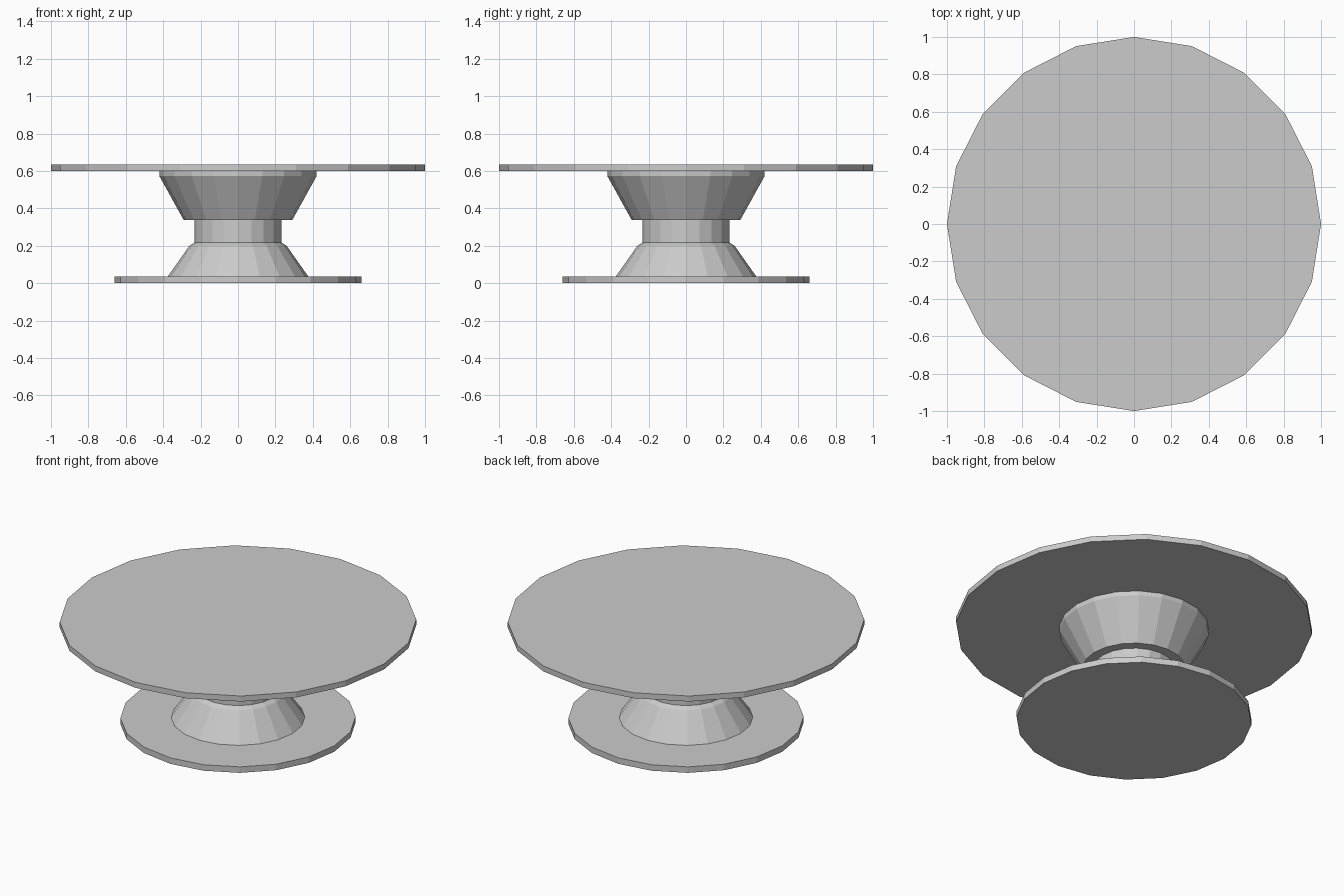
import bpy
import math

SIDES = 20

cube = bpy.data.objects.get("Cube")
if cube:
    bpy.data.objects.remove(cube, do_unlink=True)

grey = bpy.data.materials.new("plain grey")
grey.use_nodes = True
colour = (0.6, 0.6, 0.6, 1)
grey.diffuse_color = colour
grey.node_tree.nodes["Principled BSDF"].inputs["Base Color"].default_value = colour


def turned_part(name, profile):
    """Spin (radius, height) points round z into a closed flat-sided solid."""
    verts = [(r * math.cos(math.tau * i / SIDES), r * math.sin(math.tau * i / SIDES), z)
             for r, z in profile for i in range(SIDES)]
    faces = [tuple(reversed(range(SIDES))),
             tuple(range(len(verts) - SIDES, len(verts)))]
    for ring in range(len(profile) - 1):
        a, b = ring * SIDES, (ring + 1) * SIDES
        for i in range(SIDES):
            j = (i + 1) % SIDES
            faces.append((a + i, a + j, b + j, b + i))
    mesh = bpy.data.meshes.new(name)
    mesh.from_pydata(verts, [], faces)
    mesh.materials.append(grey)
    obj = bpy.data.objects.new(name, mesh)
    bpy.context.collection.objects.link(obj)
    return obj


# Flat foot disc
turned_part("foot_disc", [(0.66, 0), (0.66, 0.037)])
# Flared pedestal with a small shoulder, and the neck above it
turned_part("pedestal", [(0.375, 0.037), (0.26, 0.2), (0.233, 0.217), (0.233, 0.337)])
# Flared support with a short upright rim
turned_part("support_cone", [(0.29, 0.337), (0.42, 0.572), (0.42, 0.6)])
# Wide round top
turned_part("top_disc", [(1.0, 0.6), (1.0, 0.634)])
